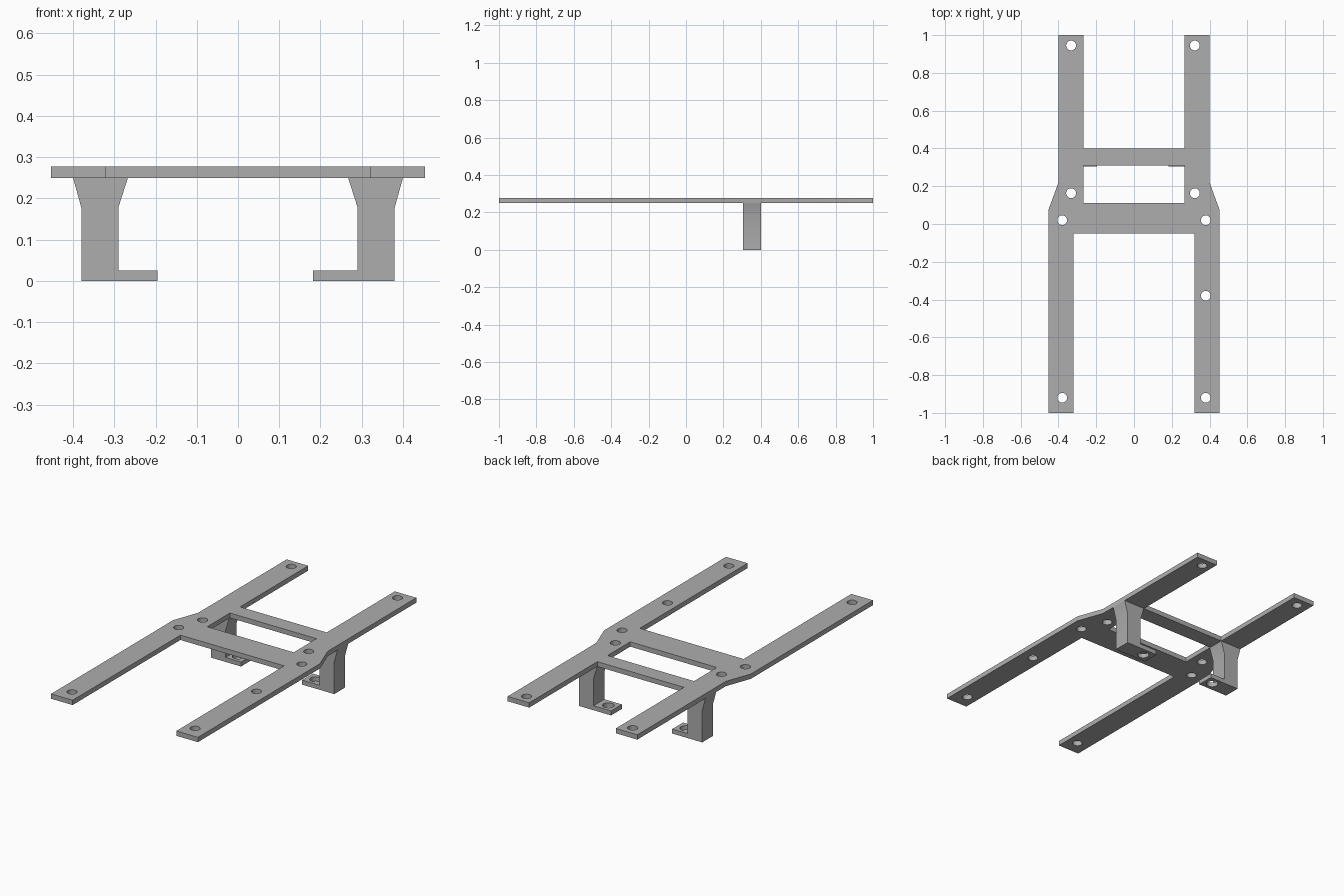
import bpy
import bmesh
from mathutils import Matrix, Vector

default = bpy.data.objects.get("Cube")
if default:
    bpy.data.objects.remove(default, do_unlink=True)

grey = bpy.data.materials.new("plain grey")
grey.use_nodes = True
grey.diffuse_color = (0.42, 0.42, 0.42, 1)
grey.node_tree.nodes["Principled BSDF"].inputs["Base Color"].default_value = grey.diffuse_color

PLATE_BOTTOM, PLATE_TOP = 0.25, 0.277
LEG_FRONT, LEG_BACK = 0.305, 0.40


def finish(name, bm):
    bmesh.ops.recalc_face_normals(bm, faces=bm.faces)
    mesh = bpy.data.meshes.new(name)
    bm.to_mesh(mesh)
    bm.free()
    obj = bpy.data.objects.new(name, mesh)
    mesh.materials.append(grey)
    bpy.context.collection.objects.link(obj)
    return obj


def add_prism(bm, points, offset):
    """Extrude a closed outline of 3D points along an offset."""
    face = bm.faces.new([bm.verts.new(p) for p in points])
    extruded = bmesh.ops.extrude_face_region(bm, geom=[face])["geom"]
    moved = [v for v in extruded if isinstance(v, bmesh.types.BMVert)]
    bmesh.ops.translate(bm, verts=moved, vec=Vector(offset))


def add_hole(bm, x, y, z, radius):
    bmesh.ops.create_cone(bm, cap_ends=True, segments=32, radius1=radius, radius2=radius,
                          depth=0.1, matrix=Matrix.Translation((x, y, z)))


def cut(obj, cutter):
    """Subtract the cutter, then discard it."""
    cutter.hide_render = True
    mod = obj.modifiers.new("cut", 'BOOLEAN')
    mod.operation = 'DIFFERENCE'
    mod.solver = 'EXACT'
    mod.object = cutter
    bpy.context.view_layer.objects.active = obj
    bpy.ops.object.modifier_apply(modifier=mod.name)
    bpy.data.objects.remove(cutter, do_unlink=True)
    for poly in obj.data.polygons:
        poly.material_index = 0
    obj.select_set(True)
    bpy.ops.object.shade_smooth_by_angle(angle=0.5)
    obj.select_set(False)


bpy.ops.object.select_all(action='DESELECT')

# Frame plate: one half outline, mirrored
half = [(0.32, -0.05), (0.32, -1), (0.453, -1), (0.453, 0.075),
        (0.40, 0.22), (0.40, 1), (0.267, 1), (0.267, 0.40)]
outline = half + [(-x, y) for x, y in reversed(half)]
bm = bmesh.new()
add_prism(bm, [(x, y, PLATE_BOTTOM) for x, y in outline], (0, 0, PLATE_TOP - PLATE_BOTTOM))
plate = finish("frame_plate", bm)

# Window between the cross bars, and the bolt holes
bm = bmesh.new()
window = [(-0.267, 0.11), (0.267, 0.11), (0.267, 0.31), (-0.267, 0.31)]
add_prism(bm, [(x, y, 0.2) for x, y in window], (0, 0, 0.15))
bolts = [(0.38, -0.38)]
bolts += [(x, y) for x in (-0.333, 0.322) for y in (0.163, 0.945)]
bolts += [(x, y) for x in (-0.38, 0.38) for y in (0.02, -0.92)]
for x, y in bolts:
    add_hole(bm, x, y, PLATE_TOP, 0.026)
cut(plate, finish("plate_cutter", bm))

# Hanging legs with flared tops and inward feet
for name, side, toe in (("left_leg", 1, 0.182), ("right_leg", -1, 0.195)):
    profile = [(toe, 0), (0.38, 0), (0.38, 0.178), (0.40, PLATE_BOTTOM),
               (0.267, PLATE_BOTTOM), (0.29, 0.178), (0.29, 0.025), (toe, 0.025)]
    bm = bmesh.new()
    add_prism(bm, [(side * x, LEG_FRONT, z) for x, z in profile],
              (0, LEG_BACK - LEG_FRONT, 0))
    leg = finish(name, bm)
    bm = bmesh.new()
    add_hole(bm, side * (toe + 0.05), (LEG_FRONT + LEG_BACK) / 2, 0, 0.03)
    cut(leg, finish("foot_cutter", bm))
